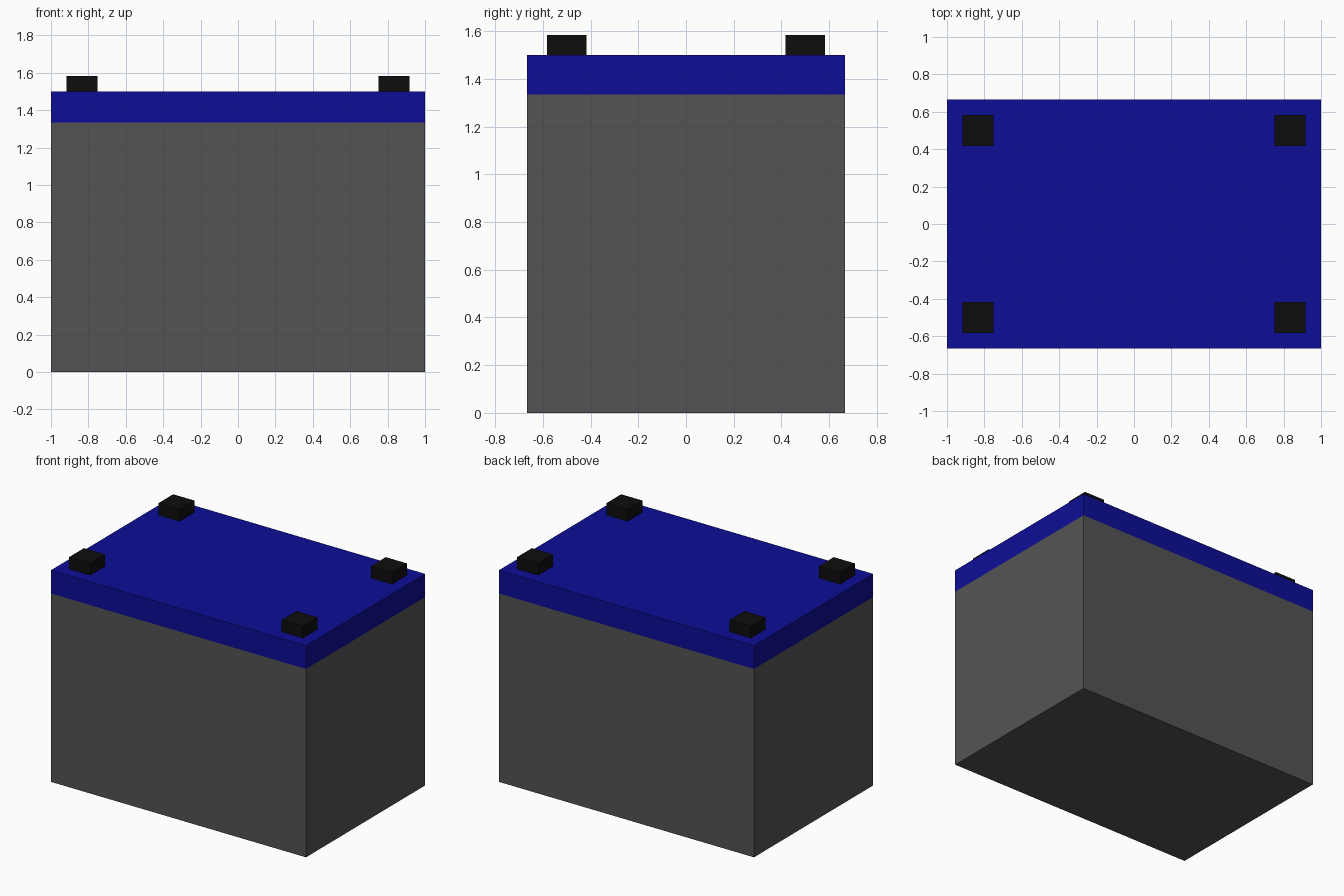
import bpy
import bmesh
from mathutils import Matrix, Vector

if "Cube" in bpy.data.objects:
    bpy.data.objects.remove(bpy.data.objects["Cube"])


def material(name, rgb):
    m = bpy.data.materials.new(name)
    m.diffuse_color = (*rgb, 1.0)
    m.use_nodes = True
    m.node_tree.nodes["Principled BSDF"].inputs["Base Color"].default_value = m.diffuse_color
    return m


def box(name, lo, hi, mat):
    lo, hi = Vector(lo), Vector(hi)
    bm = bmesh.new()
    bmesh.ops.create_cube(
        bm, size=1.0,
        matrix=Matrix.Translation((lo + hi) / 2) @ Matrix.Diagonal((*(hi - lo), 1.0)))
    mesh = bpy.data.meshes.new(name)
    bm.to_mesh(mesh)
    bm.free()
    mesh.materials.append(mat)
    obj = bpy.data.objects.new(name, mesh)
    bpy.context.collection.objects.link(obj)
    return obj


grey = material("dark grey", (0.088, 0.088, 0.088))
blue = material("deep blue", (0.004, 0.004, 0.31))
black = material("black", (0.004, 0.004, 0.004))

# Main block and the coloured slab on top
W, D = 1.0, 0.6667
box("body", (-W, -D, 0), (W, D, 1.335), grey)
box("top_slab", (-W, -D, 1.335), (W, D, 1.5), blue)

# Four square pads near the corners
h = 0.0833
for side, sx in (("left", -1), ("right", 1)):
    for end, sy in (("front", -1), ("back", 1)):
        x, y = sx * 0.8333, sy * 0.5
        box(f"{end}_{side}_pad", (x - h, y - h, 1.5), (x + h, y + h, 1.5833), black)
